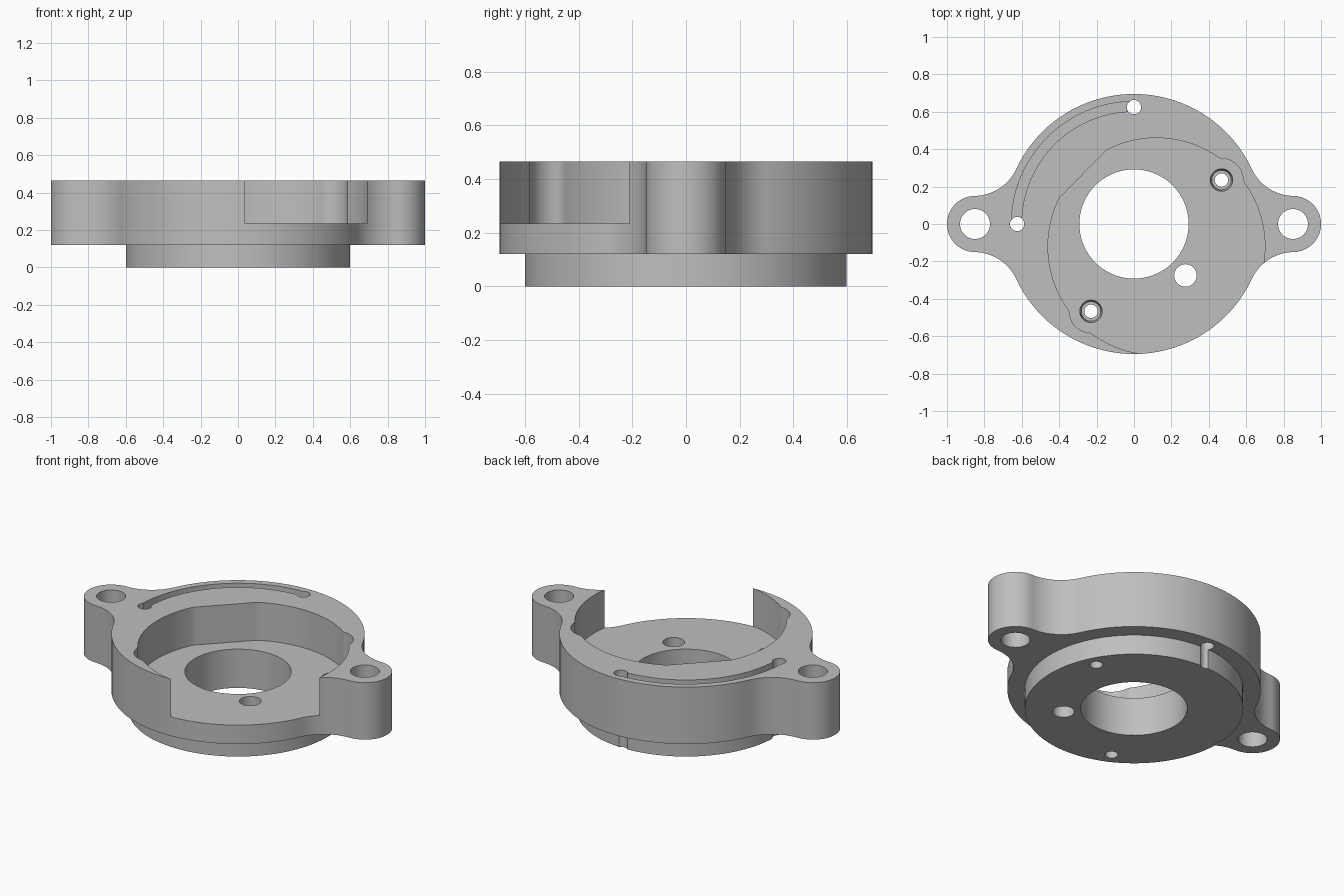
import bpy, bmesh
from math import sin, cos, pi, radians, acos, atan2, sqrt, hypot

cube = bpy.data.objects.get("Cube")
if cube:
    bpy.data.objects.remove(cube, do_unlink=True)

BOTTOM, FLOOR, TOP = 0.12, 0.235, 0.465
ABOVE, BELOW = 0.6, -0.1

grey = bpy.data.materials.new("machined_grey")
grey.use_nodes = True
colour = (0.52, 0.52, 0.52, 1)
grey.diffuse_color = colour
grey.node_tree.nodes["Principled BSDF"].inputs["Base Color"].default_value = colour


def arc(cx, cy, r, a, b, n):
    """Arc points from angle a to b, without the last one."""
    return [(cx + r * cos(a + (b - a) * i / n), cy + r * sin(a + (b - a) * i / n))
            for i in range(n)]


def prism(name, points, z0, z1, top_points=None):
    """Solid between an outline at z0 and a matching one at z1."""
    bm = bmesh.new()
    low = [bm.verts.new((x, y, z0)) for x, y in points]
    high = [bm.verts.new((x, y, z1)) for x, y in (top_points or points)]
    bm.faces.new(low[::-1])
    bm.faces.new(high)
    n = len(points)
    for i in range(n):
        j = (i + 1) % n
        bm.faces.new((low[i], low[j], high[j], high[i]))
    bmesh.ops.recalc_face_normals(bm, faces=bm.faces)
    mesh = bpy.data.meshes.new(name)
    bm.to_mesh(mesh)
    bm.free()
    mesh.materials.append(grey)
    obj = bpy.data.objects.new(name, mesh)
    bpy.context.collection.objects.link(obj)
    return obj


def disc(name, x, y, r, z0=BELOW, z1=ABOVE, r_top=None, n=48):
    return prism(name, arc(x, y, r, 0, 2 * pi, n), z0, z1,
                 arc(x, y, r_top or r, 0, 2 * pi, n))


def combine(target, tool, operation="DIFFERENCE"):
    """Apply a boolean and throw the tool away."""
    mod = target.modifiers.new("combine", "BOOLEAN")
    mod.operation = operation
    mod.solver = "EXACT"
    mod.object = tool
    bpy.context.view_layer.objects.active = target
    bpy.ops.object.modifier_apply(modifier=mod.name)
    bpy.data.objects.remove(tool, do_unlink=True)


# Flange outline: round body, two ears and concave blends between them
R, EAR_X, EAR_R, BLEND = 0.695, 0.85, 0.15, 0.25
d, e = R + BLEND, EAR_R + BLEND
t = acos((d * d + EAR_X ** 2 - e * e) / (2 * d * EAR_X))
cx, cy = d * cos(t), d * sin(t)
ear = atan2(cy, cx - EAR_X)
quarter = (arc(EAR_X, 0, EAR_R, 0, ear, 24)
           + arc(cx, cy, BLEND, ear + pi, t + pi, 20)
           + arc(0, 0, R, t, pi / 2, 36) + [(0, R)])
half = quarter + [(-x, y) for x, y in quarter[-2::-1]]
outline = half + [(x, -y) for x, y in half[-2:0:-1]]
body = prism("flange_housing", outline, BOTTOM, TOP)

# Locating boss underneath
combine(body, disc("boss", 0, 0, 0.6, 0, 0.16, n=128), "UNION")

# Off-centre pocket with one flat side and a relief around each screw
PX, PY, PR = 0.12, -0.12, 0.58
screws = [(0.468, 0.235), (-0.23, -0.467)]
flat_mid, flat_half = radians(135.4), radians(18)


def pocket_radius(a):
    r = PR
    if abs(a - flat_mid) < flat_half:
        r = PR * cos(flat_half) / cos(a - flat_mid)
    for sx, sy in screws:
        dist = hypot(sx - PX, sy - PY)
        off = a - atan2(sy - PY, sx - PX)
        inside = 0.115 ** 2 - (dist * sin(off)) ** 2
        if inside > 0 and cos(off) > 0:
            r = max(r, dist * cos(off) + sqrt(inside))
    return r


angles = [radians(i * 1.5) for i in range(240)]
pocket = [(PX + pocket_radius(a) * cos(a), PY + pocket_radius(a) * sin(a)) for a in angles]
combine(body, prism("pocket", pocket, FLOOR, ABOVE))

# Main bore, side port and mounting holes in the ears
combine(body, disc("bore", 0, 0, 0.292, n=96))
combine(body, disc("port", 0.275, -0.275, 0.06))
for side in (-1, 1):
    combine(body, disc("ear_hole", side * EAR_X, 0, 0.08))

# Stepped screw holes in the pocket floor
for x, y in screws:
    combine(body, disc("screw_seat", x, y, 0.052, 0.17, 0.3, 0.068))
    combine(body, disc("screw_hole", x, y, 0.036))

# Curved groove in the rim with a through hole at each end
groove = (arc(0, 0, 0.655, pi / 2, pi, 48) + [(-0.655, 0)]
          + arc(0, 0, 0.602, pi, pi / 2, 48) + [(0, 0.602)])
combine(body, prism("groove", groove, 0.415, ABOVE))
for x, y in ((0, 0.625), (-0.625, 0)):
    combine(body, disc("groove_hole", x, y, 0.038))

# Smooth curved walls, crisp machined edges
bpy.ops.object.select_all(action="DESELECT")
body.select_set(True)
bpy.context.view_layer.objects.active = body
bpy.ops.object.shade_smooth_by_angle(angle=radians(25))
